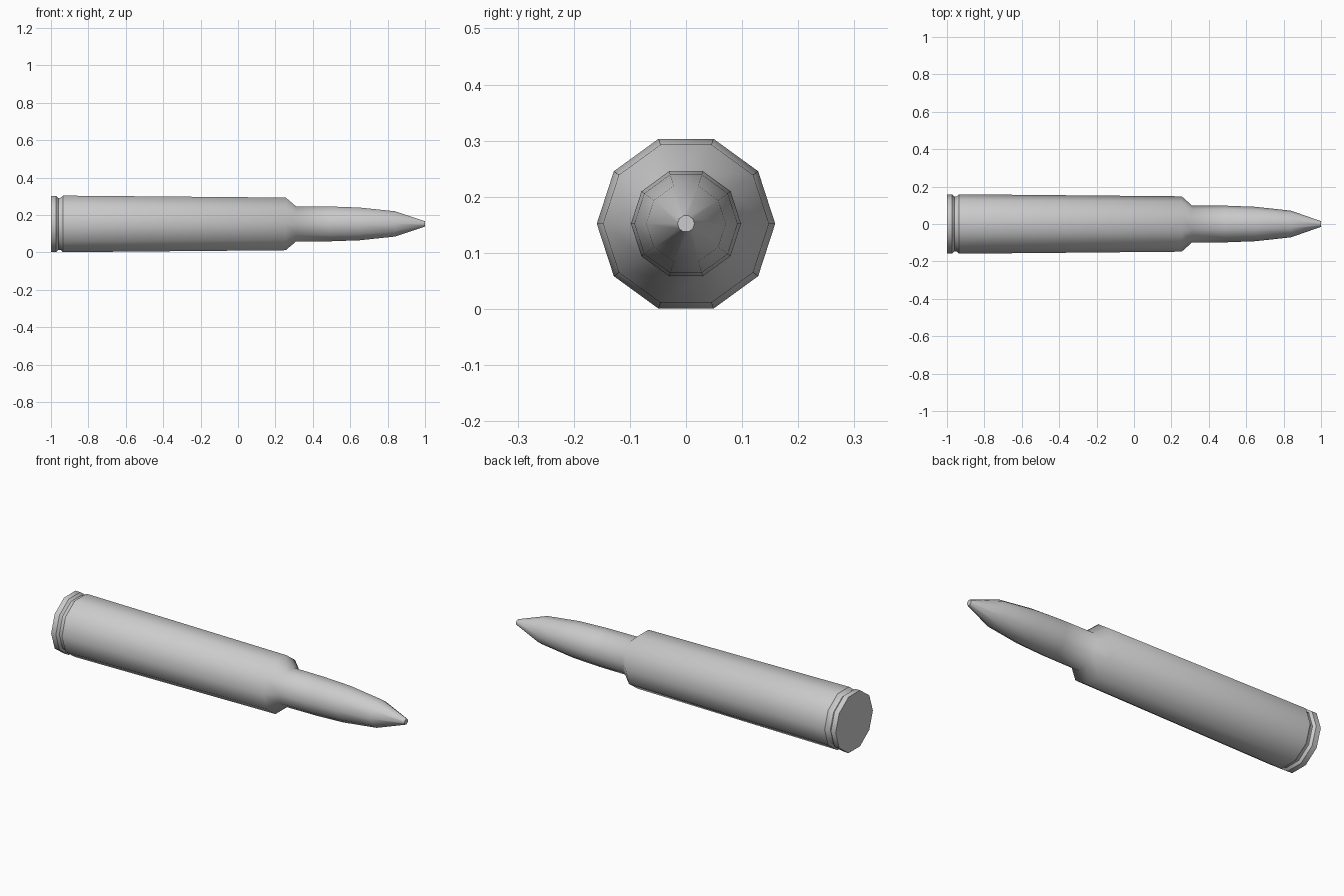
import bpy
import math

cube = bpy.data.objects.get("Cube")
if cube:
    bpy.data.objects.remove(cube, do_unlink=True)

SIDES = 10
AXIS_Z = 0.152

grey = bpy.data.materials.new("light_grey")
grey.use_nodes = True
colour = (0.6, 0.6, 0.6, 1)
grey.diffuse_color = colour
grey.node_tree.nodes["Principled BSDF"].inputs["Base Color"].default_value = colour


def lathe(name, profile):
    """Spin (x, radius) points about the long axis, with flat end caps."""
    verts, faces = [], []
    for x, r in profile:
        for i in range(SIDES):
            a = math.tau * i / SIDES
            verts.append((x, r * math.cos(a), AXIS_Z + r * math.sin(a)))
    for k in range(len(profile) - 1):
        for i in range(SIDES):
            j = (i + 1) % SIDES
            a, b = k * SIDES, (k + 1) * SIDES
            faces.append((a + i, a + j, b + j, b + i))
    last = (len(profile) - 1) * SIDES
    faces.append(tuple(reversed(range(SIDES))))
    faces.append(tuple(range(last, last + SIDES)))
    mesh = bpy.data.meshes.new(name)
    mesh.from_pydata(verts, [], faces)
    mesh.materials.append(grey)
    obj = bpy.data.objects.new(name, mesh)
    bpy.context.collection.objects.link(obj)
    # Smooth around the barrel, sharp at the rim, groove and caps
    bpy.ops.object.select_all(action='DESELECT')
    obj.select_set(True)
    bpy.context.view_layer.objects.active = obj
    bpy.ops.object.shade_smooth_by_angle(angle=math.radians(40))
    return obj


# Rim, extractor groove, tapered body, shoulder, neck and pointed tip
lathe("cartridge", [
    (-1.0, 0.158), (-0.972, 0.158), (-0.96, 0.146), (-0.95, 0.146),
    (-0.935, 0.159), (0.255, 0.148), (0.31, 0.099), (0.49, 0.098),
    (0.65, 0.092), (0.84, 0.071), (1.0, 0.015),
])
